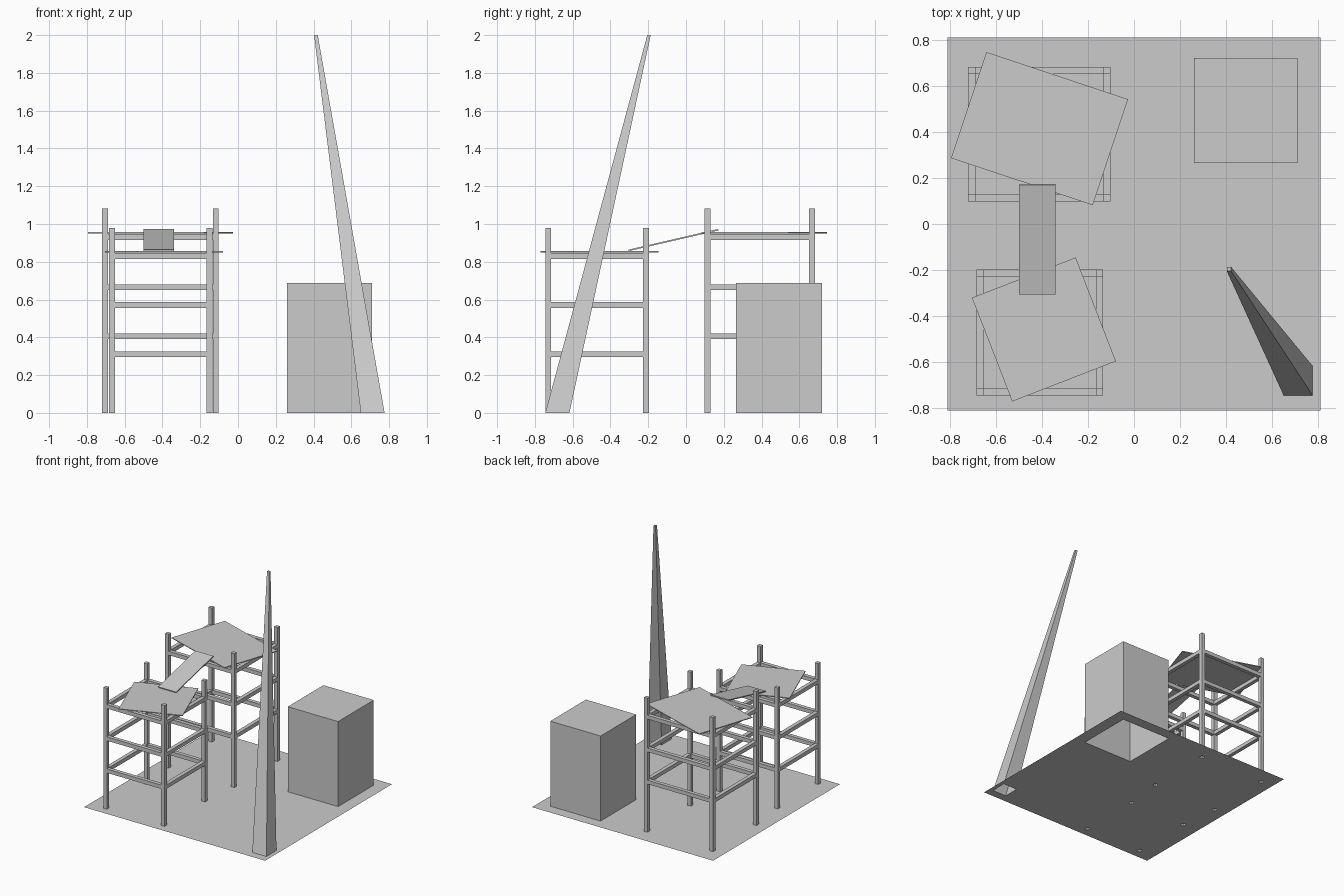
import bpy, bmesh, math
from mathutils import Vector, Matrix

cube = bpy.data.objects.get("Cube")
if cube:
    bpy.data.objects.remove(cube)

# One plain grey for everything
GREY = (0.6, 0.6, 0.6, 1)
mat = bpy.data.materials.new("plain_grey")
mat.use_nodes = True
mat.diffuse_color = GREY
mat.node_tree.nodes["Principled BSDF"].inputs["Base Color"].default_value = GREY

holes = []  # footprints opened in the ground


def finish(name, bm):
    mesh = bpy.data.meshes.new(name)
    bm.to_mesh(mesh)
    bm.free()
    mesh.materials.append(mat)
    obj = bpy.data.objects.new(name, mesh)
    bpy.context.collection.objects.link(obj)
    return obj


def box(name, x0, x1, y0, y1, z0, z1, open_base=False, top=None):
    """Box by its bounds; open_base removes the floor, top=(x0, x1, y0, y1) tapers it."""
    bm = bmesh.new()
    bmesh.ops.create_cube(bm, size=1)
    for v in bm.verts:
        a, b, c, d = top if top and v.co.z > 0 else (x0, x1, y0, y1)
        v.co = Vector((b if v.co.x > 0 else a, d if v.co.y > 0 else c,
                       z1 if v.co.z > 0 else z0))
    if open_base:
        base = [f for f in bm.faces if all(v.co.z == z0 for v in f.verts)]
        bmesh.ops.delete(bm, geom=base, context='FACES')
        holes.append((x0, x1, y0, y1))
    return finish(name, bm)


def panel(name, centre, size, spin=0, pitch=0):
    """Thin board turned about z, then pitched about its own x axis."""
    bm = bmesh.new()
    bmesh.ops.create_cube(bm, size=1)
    m = (Matrix.Translation(centre) @ Matrix.Rotation(math.radians(spin), 4, 'Z')
         @ Matrix.Rotation(math.radians(pitch), 4, 'X') @ Matrix.Diagonal((*size, 1)))
    bm.transform(m)
    return finish(name, bm)


def tower(name, x0, x1, y0, y1, height, rails, t=0.031):
    """Four posts joined by square rails on every side."""
    for sx, px in (("right", x0), ("left", x1 - t)):
        for sy, py in (("front", y0), ("back", y1 - t)):
            box(f"{name}_post_{sy}_{sx}", px, px + t, py, py + t, 0, height, True)
    for i, z in enumerate(rails):
        for side, py in (("front", y0), ("back", y1 - t)):
            box(f"{name}_rail_{side}_{i}", x0 + t, x1 - t, py, py + t, z, z + t)
        for side, px in (("right", x0), ("left", x1 - t)):
            box(f"{name}_rail_{side}_{i}", px, px + t, y0 + t, y1 - t, z, z + t)


# Scaffold towers
tower("front_tower", -0.683, -0.135, -0.745, -0.197, 0.978, (0.295, 0.555, 0.815))
tower("back_tower", -0.72, -0.102, 0.098, 0.682, 1.083, (0.39, 0.65, 0.915))

# Loose platforms and the ramp between them
panel("front_platform", (-0.391, -0.458, 0.853), (0.483, 0.483, 0.006), 21.2)
panel("back_platform", (-0.41, 0.414, 0.954), (0.648, 0.485, 0.006), -18.4)
panel("ramp", (-0.42, -0.067, 0.915), (0.16, 0.488, 0.008), 0, 13)

# Block and leaning spire
box("block", 0.26, 0.71, 0.265, 0.72, 0, 0.688, True)
box("leaning_spire", 0.65, 0.776, -0.745, -0.617, 0, 2, True,
    top=(0.403, 0.422, -0.205, -0.187))

# Ground sheet, opened under everything standing on it
R = 0.81
bm = bmesh.new()
bmesh.ops.create_grid(bm, x_segments=1, y_segments=1, size=R)
for axis, pair in ((Vector((1, 0, 0)), slice(0, 2)), (Vector((0, 1, 0)), slice(2, 4))):
    for value in sorted({v for h in holes for v in h[pair]}):
        bmesh.ops.bisect_plane(bm, geom=bm.verts[:] + bm.edges[:] + bm.faces[:],
                               dist=1e-5, plane_co=axis * value, plane_no=axis)


def in_hole(face):
    c = face.calc_center_median()
    return any(a < c.x < b and d < c.y < e for a, b, d, e in holes)


bmesh.ops.delete(bm, geom=[f for f in bm.faces if in_hole(f)], context='FACES')
finish("ground", bm)
